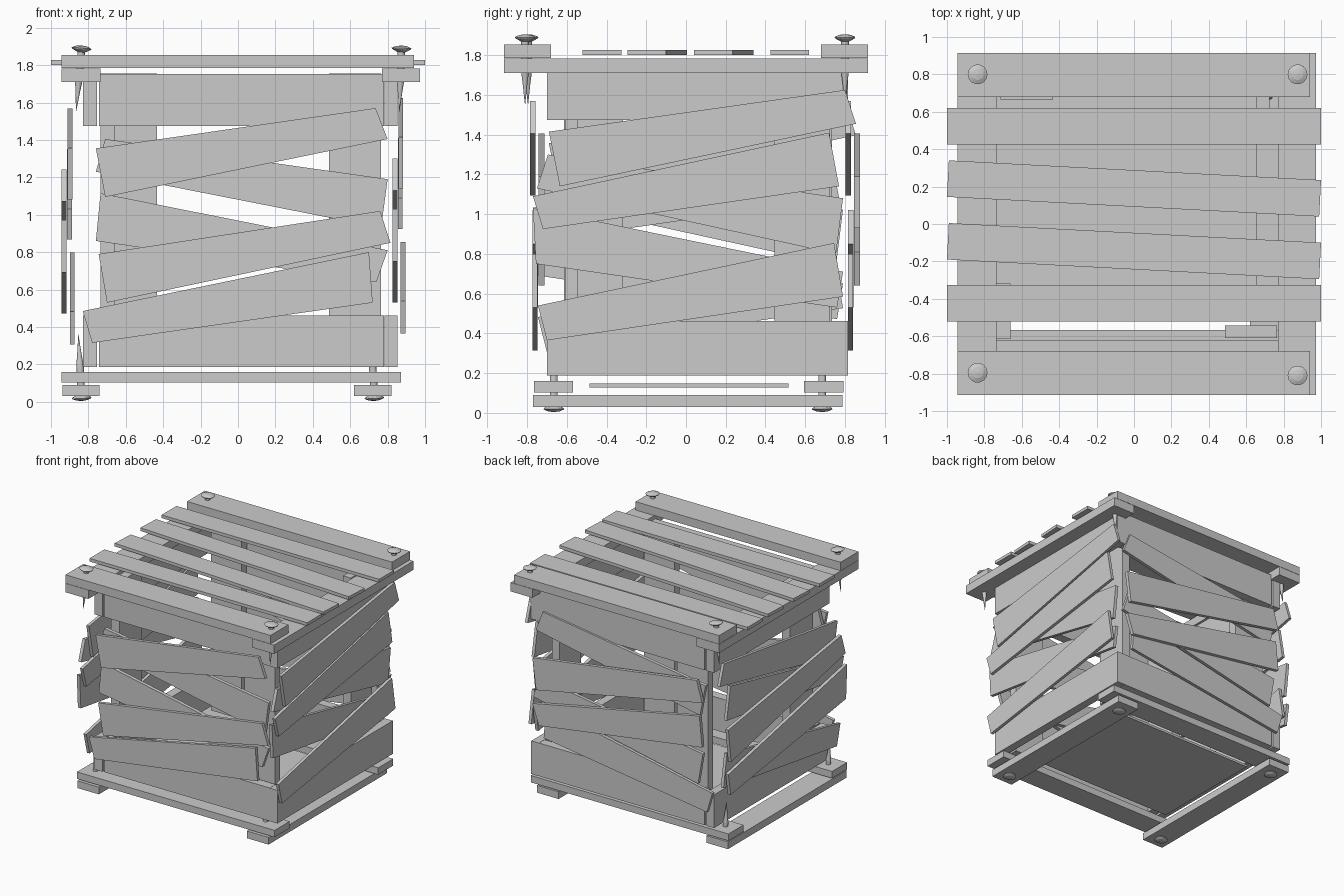
import bpy, bmesh, math
from mathutils import Matrix


def finish(name, bm):
    bmesh.ops.recalc_face_normals(bm, faces=bm.faces)
    me = bpy.data.meshes.new(name)
    bm.to_mesh(me)
    bm.free()
    ob = bpy.data.objects.new(name, me)
    bpy.context.collection.objects.link(ob)
    return ob


def prism(name, quad, lo, hi, axis):
    """Extrude a four-cornered board outline from lo to hi along an axis."""
    def place(a, b, d):
        return {'x': (d, a, b), 'y': (a, d, b), 'z': (a, b, d)}[axis]
    bm = bmesh.new()
    near = [bm.verts.new(place(a, b, lo)) for a, b in quad]
    far = [bm.verts.new(place(a, b, hi)) for a, b in quad]
    bm.faces.new(near)
    bm.faces.new(far)
    for i in range(4):
        j = (i + 1) % 4
        bm.faces.new((near[i], near[j], far[j], far[i]))
    return finish(name, bm)


def box(name, x0, x1, y0, y1, z0, z1):
    return prism(name, [(x0, y0), (x1, y0), (x1, y1), (x0, y1)], z0, z1, 'z')


def nail(name, x, y, z, flip, tilt):
    """Turned nail: domed head at z, shaft and point running away from it."""
    profile = [(0, 0), (0.03, -0.004), (0.053, -0.014), (0.05, -0.02), (0.028, -0.032),
               (0.02, -0.036), (0.02, -0.19), (0.012, -0.25), (0, -0.36)]
    bm = bmesh.new()
    vs = [bm.verts.new((r, 0, h)) for r, h in profile]
    es = [bm.edges.new(p) for p in zip(vs, vs[1:])]
    bmesh.ops.spin(bm, geom=vs + es, cent=(0, 0, 0), axis=(0, 0, 1),
                   angle=2 * math.pi, steps=14)
    bmesh.ops.remove_doubles(bm, verts=bm.verts, dist=1e-5)
    rot = Matrix.Rotation(math.pi if flip else 0, 4, 'X') @ Matrix.Rotation(math.radians(tilt), 4, 'Y')
    bmesh.ops.transform(bm, matrix=Matrix.Translation((x, y, z)) @ rot, verts=bm.verts)
    return finish(name, bm)


# Lid frame: two side beams below, front and back beams above
box("lid_beam_left", -0.945, -0.735, -0.915, 0.915, 1.71, 1.783)
box("lid_beam_right", 0.77, 0.972, -0.915, 0.915, 1.71, 1.783)
box("lid_beam_front", -0.945, 0.94, -0.915, -0.68, 1.785, 1.855)
box("lid_beam_back", -0.945, 0.94, 0.68, 0.915, 1.785, 1.855)

# Lid slats, the middle two skewed
box("lid_slat_back", -1, 1, 0.425, 0.62, 1.80, 1.826)
box("lid_slat_front", -1, 1, -0.52, -0.325, 1.80, 1.826)
for i, dy in enumerate((0, -0.335)):
    quad = [(-0.99, 0.34), (1.0, 0.235), (0.99, 0.04), (-1.0, 0.145)]
    prism(f"lid_slat_middle_{i}", [(x, y + dy) for x, y in quad], 1.80, 1.826, 'z')

# Base frame and floor
box("base_runner_left", -0.937, -0.74, -0.77, 0.787, 0.03, 0.09)
box("base_runner_right", 0.62, 0.82, -0.77, 0.787, 0.03, 0.09)
box("base_beam_front", -0.945, 0.872, -0.765, -0.568, 0.103, 0.16)
box("base_beam_back", -0.945, 0.872, 0.595, 0.792, 0.103, 0.16)
box("floor_panel", -0.735, 0.655, -0.485, 0.515, 0.128, 0.147)

# Wide boards along the top and bottom of each wall
for level, z0, z1 in (("lower", 0.187, 0.462), ("upper", 1.475, 1.752)):
    box(f"{level}_board_front", -0.742, 0.78, -0.697, -0.62, z0, z1)
    box(f"{level}_board_back", -0.742, 0.78, 0.74, 0.814, z0, z1)
    box(f"{level}_board_left", -0.828, -0.755, -0.70, 0.815, z0, z1)
    box(f"{level}_board_right", 0.782, 0.852, -0.70, 0.815, z0, z1)

# Upright supports, one per wall in pinwheel order
box("support_front", 0.487, 0.765, -0.61, -0.543, 0.187, 1.755)
box("support_right", 0.655, 0.725, 0.445, 0.725, 0.187, 1.755)
box("support_back", -0.715, -0.432, 0.665, 0.735, 0.187, 1.755)
box("support_left", -0.735, -0.66, -0.615, -0.317, 0.187, 1.755)

# Crooked wall slats on front and back: outline, then front depth range
front_slats = [
    ([(-0.76, 1.355), (0.735, 1.57), (0.80, 1.405), (-0.71, 1.095)], -0.785, -0.757),
    ([(-0.745, 0.79), (0.76, 1.02), (0.815, 0.85), (-0.70, 0.53)], -0.772, -0.745),
    ([(-0.83, 0.485), (0.70, 0.80), (0.72, 0.53), (-0.78, 0.315)], -0.773, -0.747),
    ([(-0.71, 1.405), (0.80, 1.19), (0.765, 0.93), (-0.76, 1.23)], -0.742, -0.712),
    ([(-0.735, 1.115), (0.80, 0.81), (0.74, 0.64), (-0.76, 0.86)], -0.742, -0.712),
]
for i, (quad, lo, hi) in enumerate(front_slats):
    for wall, d in (("front", 0), ("back", 1.587)):
        prism(f"{wall}_slat_{i}", quad, lo + d, hi + d, 'y')

# Crooked wall slats on right and left
right_slats = [
    ([(-0.69, 1.415), (0.80, 1.625), (0.855, 1.455), (-0.635, 1.14)], 0.857, 0.882),
    ([(-0.77, 1.09), (0.72, 1.41), (0.77, 1.14), (-0.72, 0.925)], 0.855, 0.88),
    ([(-0.745, 0.54), (0.745, 0.855), (0.79, 0.585), (-0.70, 0.365)], 0.87, 0.895),
    ([(-0.695, 1.30), (0.79, 1.08), (0.755, 0.80), (-0.75, 1.13)], 0.825, 0.852),
    ([(-0.77, 1.03), (0.79, 0.71), (0.76, 0.53), (-0.755, 0.75)], 0.825, 0.852),
]
for i, (quad, lo, hi) in enumerate(right_slats):
    prism(f"right_slat_{i}", quad, lo, hi, 'x')
    prism(f"left_slat_{i}", [(y, z - 0.058) for y, z in quad], lo - 1.768, hi - 1.768, 'x')

# Nails through the lid and base corners
for i, (x, y) in enumerate([(-0.835, -0.795), (0.875, -0.81), (-0.835, 0.80), (0.875, 0.80)]):
    nail(f"lid_nail_{i}", x, y, 1.905, False, 5 if x < 0 else 2)
for i, (x, y) in enumerate([(-0.835, -0.665), (0.73, -0.665), (-0.835, 0.685), (0.73, 0.685)]):
    nail(f"base_nail_{i}", x, y, 0.004, True, 3)
